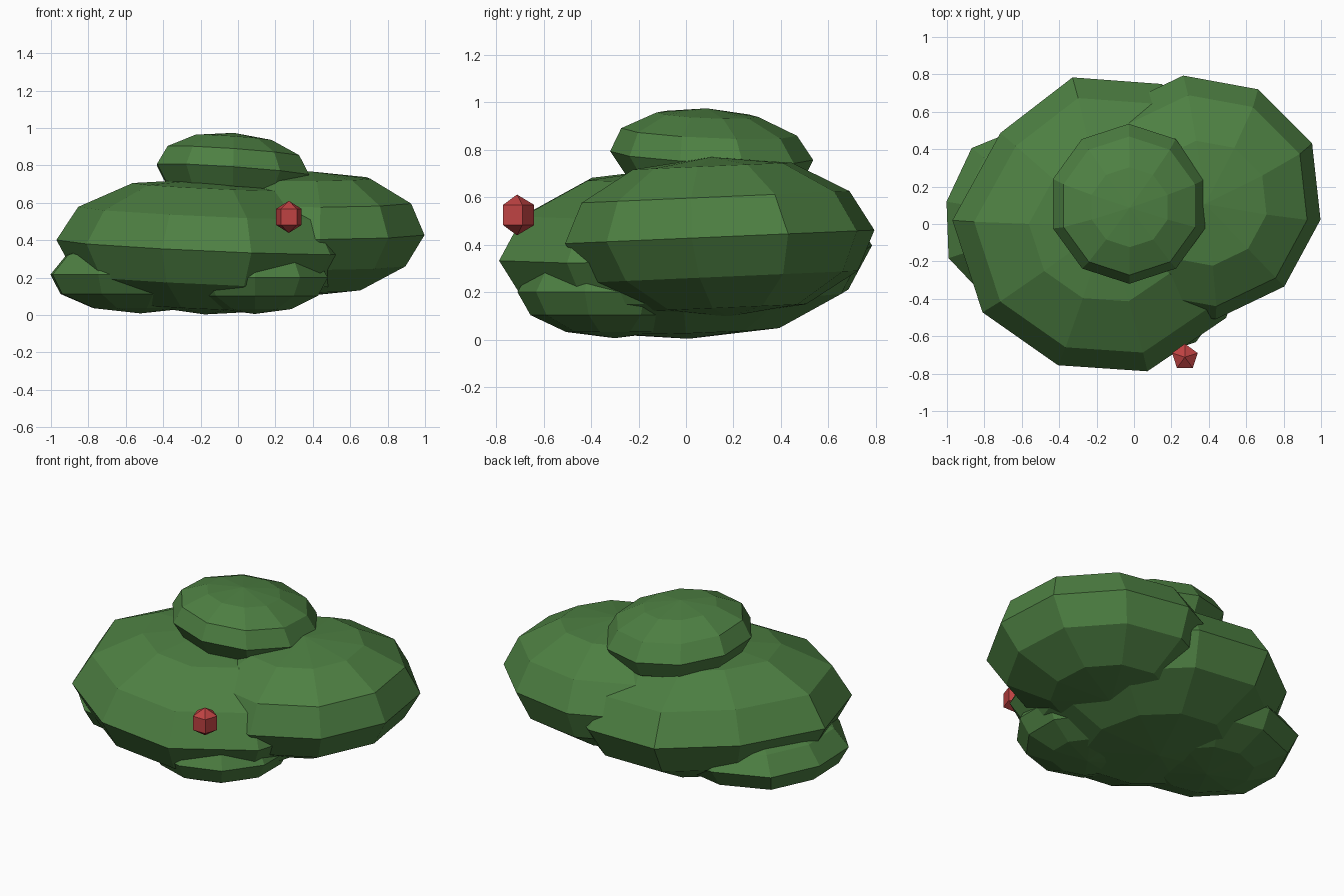
import bpy, bmesh
from math import radians, degrees, atan2
from mathutils import Matrix

if "Cube" in bpy.data.objects:
    bpy.data.objects.remove(bpy.data.objects["Cube"])


def material(name, rgb):
    m = bpy.data.materials.new(name)
    m.diffuse_color = (*rgb, 1)
    m.use_nodes = True
    m.node_tree.nodes["Principled BSDF"].inputs["Base Color"].default_value = m.diffuse_color
    return m


leaf = material("leaf_green", (0.075, 0.215, 0.055))
red = material("berry_red", (0.52, 0.055, 0.055))


def blob(name, center, radius, height, spin, tilt=(0, 0), mat=leaf, segments=10,
         rings=6, lean=(0, 0), swell=1, pulls=()):
    """Flat-shaded squashed ball. spin: angle of a corner, tilt: about x and y (degrees),
    lean: sideways shift of the top, swell: scale of the rings next to the poles,
    pulls: (angle, scale, turn) moves one column of corners."""
    bm = bmesh.new()
    bmesh.ops.create_uvsphere(bm, u_segments=segments, v_segments=rings, radius=1)
    side = max(bm.verts, key=lambda v: v.co.x)
    start = atan2(side.co.y, side.co.x)
    bm.transform(Matrix.Rotation(radians(spin) - start, 4, 'Z'))
    for v in bm.verts:
        angle = degrees(atan2(v.co.y, v.co.x))
        wide = v.co.xy.length > 0.01
        if 0.8 < abs(v.co.z) < 0.95:
            v.co *= swell
        for at, scale, turn in pulls:
            if wide and abs((angle - at + 180) % 360 - 180) < 15:
                v.co.xy *= scale
                v.co.rotate(Matrix.Rotation(radians(turn), 3, 'Z'))
    shear = Matrix.Identity(4)
    shear[0][2], shear[1][2] = lean
    bm.transform(Matrix.Translation(center)
                 @ Matrix.Rotation(radians(tilt[1]), 4, 'Y')
                 @ Matrix.Rotation(radians(tilt[0]), 4, 'X')
                 @ shear
                 @ Matrix.Diagonal((radius, radius, height, 1)))
    me = bpy.data.meshes.new(name)
    bm.to_mesh(me)
    bm.free()
    me.materials.append(mat)
    ob = bpy.data.objects.new(name, me)
    bpy.context.collection.objects.link(ob)
    return ob


# overlapping foliage clumps
blob("main_foliage", (-0.162, 0.0, 0.366), 0.81, 0.363, 34.6, (1.7, 2.5), swell=1.025,
     pulls=[(143, 0.91, -4), (107, 0.99, -4.5), (71, 1.0, -3), (322, 1.02, 0),
            (286.6, 1.015, 0), (250.6, 0.98, 1.5), (214.6, 0.99, 1.5)])
blob("right_foliage", (0.350, 0.142, 0.433), 0.658, 0.337, 25.6, (2.5, 0),
     lean=(0.09, -0.06), swell=1.025, pulls=[(25.6, 1.015, 0)])
blob("top_foliage", (-0.027, 0.108, 0.775), 0.428, 0.198, 18, (-2.5, 4),
     lean=(-0.05, -0.15))
blob("low_left_foliage", (-0.49, 0.015, 0.217), 0.523, 0.208, 24.5, lean=(0.15, 0),
     pulls=[(132.5, 1.04, 1.5), (204.5, 1.03, -3)])
blob("low_front_foliage", (0.09, -0.30, 0.20), 0.41, 0.194, 18)

# single berry on the front
blob("berry", (0.272, -0.712, 0.525), 0.083, 0.086, 90, mat=red, segments=5, rings=3)
